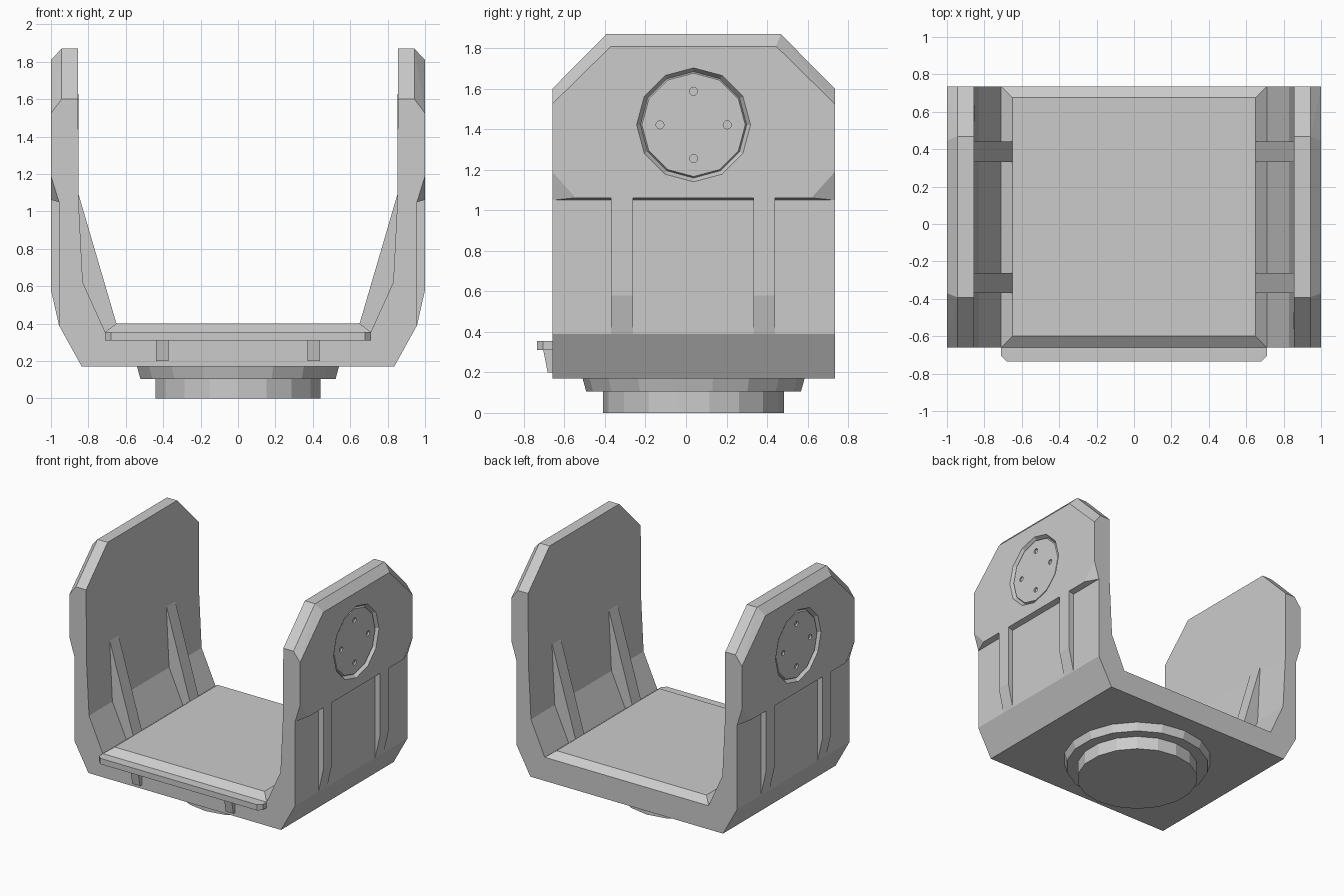
import bpy, bmesh, math
from mathutils import Matrix, Vector

if "Cube" in bpy.data.objects:
    bpy.data.objects.remove(bpy.data.objects["Cube"])

grey = bpy.data.materials.new("plain grey")
grey.use_nodes = True
grey.diffuse_color = (0.6, 0.6, 0.6, 1)
grey.node_tree.nodes["Principled BSDF"].inputs["Base Color"].default_value = (0.6, 0.6, 0.6, 1)

Y0, Y1, YC = -0.66, 0.735, 0.0375      # body front, back and middle


def finish(name, bm):
    bmesh.ops.recalc_face_normals(bm, faces=bm.faces)
    mesh = bpy.data.meshes.new(name)
    bm.to_mesh(mesh)
    bm.free()
    mesh.materials.append(grey)
    obj = bpy.data.objects.new(name, mesh)
    bpy.context.collection.objects.link(obj)
    return obj


def hull(name, points):
    """Convex solid around a few corner points."""
    bm = bmesh.new()
    for p in points:
        bm.verts.new(p)
    bmesh.ops.convex_hull(bm, input=bm.verts)
    bmesh.ops.dissolve_limit(bm, angle_limit=0.01, verts=bm.verts, edges=bm.edges)
    return finish(name, bm)


def extrude(name, profile, y0, y1):
    """Profile in x and z, swept along y."""
    bm = bmesh.new()
    face = bm.faces.new([bm.verts.new((x, y0, z)) for x, z in profile])
    new = bmesh.ops.extrude_face_region(bm, geom=[face])["geom"]
    bmesh.ops.translate(bm, vec=(0, y1 - y0, 0),
                        verts=[v for v in new if isinstance(v, bmesh.types.BMVert)])
    return finish(name, bm)


def frustum(name, r1, r2, start, end, axis="Z", sides=12, turn=0):
    """Tapered disc running from start to end along z or x."""
    start, end = Vector(start), Vector(end)
    bm = bmesh.new()
    bmesh.ops.create_cone(bm, cap_ends=True, segments=sides, radius1=r1, radius2=r2,
                          depth=(end - start).length)
    bmesh.ops.rotate(bm, verts=bm.verts, matrix=Matrix.Rotation(turn, 3, "Z"))
    if axis == "X":
        sign = 1 if end.x > start.x else -1
        bmesh.ops.rotate(bm, verts=bm.verts, matrix=Matrix.Rotation(sign * math.pi / 2, 3, "Y"))
    bmesh.ops.translate(bm, verts=bm.verts, vec=(start + end) / 2)
    return finish(name, bm)


def cut(target, cutter):
    mod = target.modifiers.new("cut", "BOOLEAN")
    mod.operation, mod.solver, mod.object = "DIFFERENCE", "EXACT", cutter
    bpy.context.view_layer.objects.active = target
    bpy.ops.object.modifier_apply(modifier=mod.name)
    bpy.data.objects.remove(cutter)


# U-shaped body
half = [(0.835, 0.17), (0.957, 0.39), (0.957, 1.05), (0.852, 1.05), (0.83, 0.62), (0.71, 0.355)]
extrude("cradle_body", half + [(-x, z) for x, z in reversed(half)], Y0, Y1)

# Floor plate with sloped edges
hull("floor_plate", [(s * x, y, z) for s in (1, -1)
                     for x, y, z in ((0.71, Y0, 0.355), (0.71, Y1, 0.355),
                                     (0.65, Y0 + 0.06, 0.4), (0.65, Y1 - 0.06, 0.4))])

# Round foot
frustum("foot_flange", 0.53, 0.548, (0, YC, 0.105), (0, YC, 0.17), sides=18)
frustum("foot", 0.447, 0.447, (0, YC, 0), (0, YC, 0.105), sides=18)

# Front lip and its two brackets
hull("front_lip", [(s * x, y, z) for s in (1, -1) for z in (0.31, 0.355)
                   for x, y in ((0.71, Y0), (0.71, -0.705), (0.68, -0.735))])
for side, label in ((1, "left"), (-1, "right")):
    hull("lip_bracket_" + label, [(side * x, y, z) for x in (0.372, 0.438)
                                  for y, z in ((Y0, 0.2), (-0.683, 0.2), (-0.683, 0.29),
                                               (-0.705, 0.312), (Y0, 0.312))])

for side, label in ((1, "left"), (-1, "right")):
    # Arm head: thick slab with chamfered top and clipped lower corners
    points = []
    for d, edge in ((-1, Y0), (1, Y1)):
        points += [(x, edge - d * inset, z) for x, inset, z in (
            (0.852, 0, 1.05), (0.957, 0, 1.05), (0.855, 0, 1.1),
            (0.855, 0, 1.6), (0.943, 0, 1.6), (0.855, 0.267, 1.87), (0.943, 0.267, 1.87),
            (1, 0, 1.19), (1, 0, 1.525), (1, 0.29, 1.81), (1, 0.115, 1.062))]
    head = hull("arm_head_" + label, [(side * x, y, z) for x, y, z in points])

    # Round pivot recess with a raised plate and four bolt holes
    zc = 1.422
    cut(head, frustum("recess_cutter", 0.261, 0.288, (side * 0.97, YC, zc),
                      (side * 1.01, YC, zc), "X"))
    plate = frustum("pivot_plate_" + label, 0.266, 0.255, (side * 0.965, YC, zc),
                    (side * 0.985, YC, zc), "X")
    for k in range(4):
        a = k * math.pi / 2
        y, z = YC + 0.166 * math.cos(a), zc + 0.166 * math.sin(a)
        cut(plate, frustum("hole_cutter", 0.02, 0.02, (side * 0.972, y, z),
                           (side * 1.0, y, z), "X"))

    # Inner and outer ribs
    for where, y0, y1 in (("front", -0.37, -0.262), ("back", 0.332, 0.44)):
        extrude(f"inner_rib_{where}_{label}",
                [(side * x, z) for x, z in ((0.855, 1.1), (0.65, 0.4), (0.71, 0.355), (0.83, 0.62))],
                y0, y1)
        extrude(f"outer_rib_{where}_{label}",
                [(side * x, z) for x, z in ((0.957, 1.05), (1, 1.062), (1, 0.58), (0.957, 0.39))],
                y0, y1)
